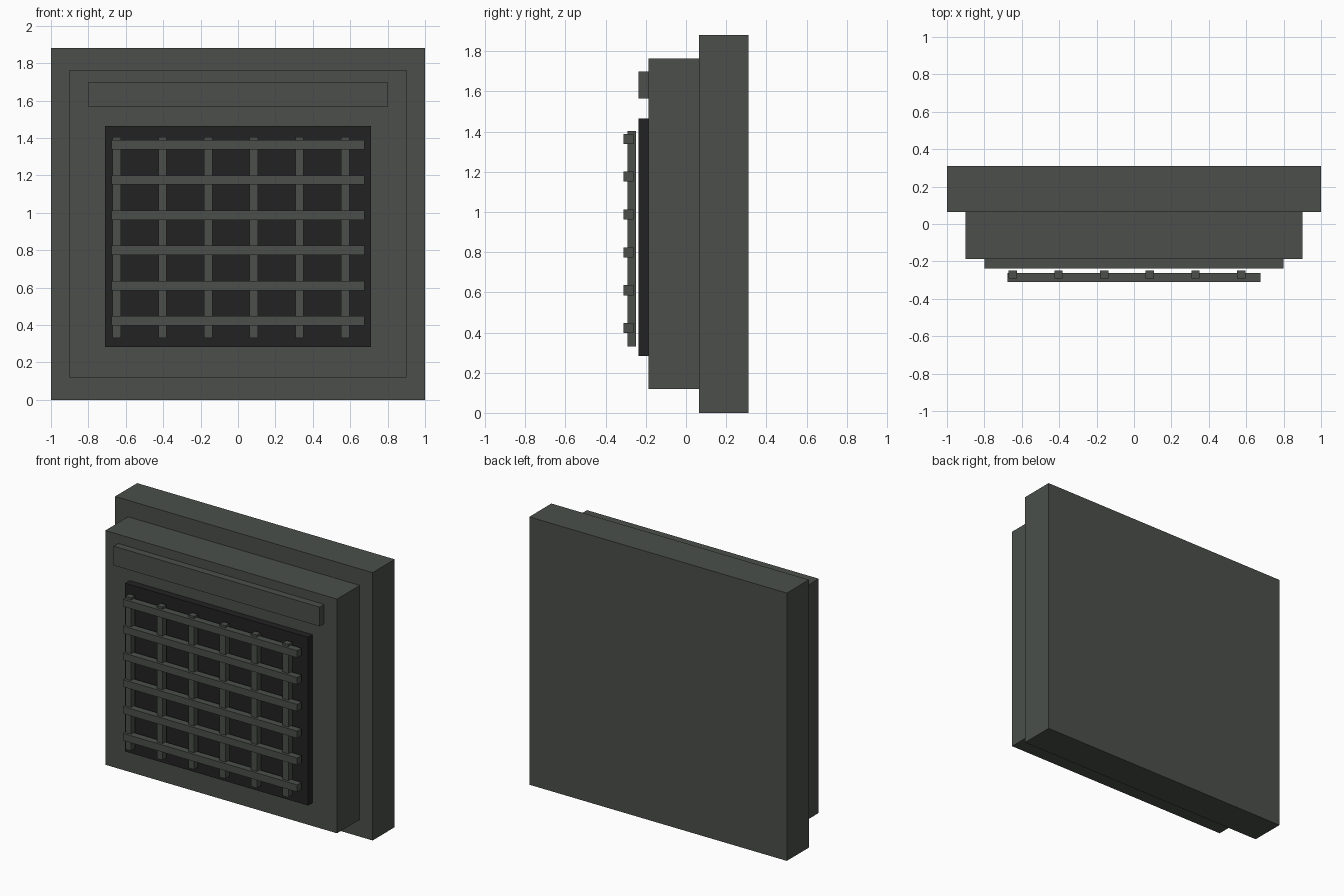
import bpy

cube = bpy.data.objects.get("Cube")
if cube:
    bpy.data.objects.remove(cube, do_unlink=True)


def make_material(name, color):
    mat = bpy.data.materials.new(name)
    mat.use_nodes = True
    mat.diffuse_color = color
    bsdf = next(n for n in mat.node_tree.nodes if n.type == 'BSDF_PRINCIPLED')
    bsdf.inputs["Base Color"].default_value = color
    return mat


def box(name, mat, x, y, z):
    """Axis-aligned box from (min, max) pairs."""
    spans = (x, y, z)
    bpy.ops.mesh.primitive_cube_add(size=1, location=[(a + b) / 2 for a, b in spans])
    obj = bpy.context.object
    obj.name = name
    obj.scale = [b - a for a, b in spans]
    bpy.ops.object.transform_apply(location=False, rotation=False, scale=True)
    obj.data.materials.append(mat)
    return obj


metal = make_material("grey green metal", (0.070, 0.078, 0.070, 1))
dark = make_material("near black", (0.016, 0.016, 0.016, 1))

# Stepped housing
box("back_plate", metal, (-1, 1), (0.065, 0.31), (0, 1.88))
box("front_housing", metal, (-0.9, 0.9), (-0.187, 0.065), (0.12, 1.764))
box("header_strip", metal, (-0.8, 0.8), (-0.237, -0.187), (1.565, 1.7))
box("dark_panel", dark, (-0.71, 0.71), (-0.237, -0.187), (0.283, 1.464))

# Grille of crossing bars
for i in range(6):
    x = -0.648 + i * 0.2442
    box(f"upright_bar_{i + 1}", metal, (x - 0.022, x + 0.022), (-0.292, -0.248), (0.33, 1.404))
    z = 0.422 + i * 0.1884
    box(f"cross_bar_{i + 1}", metal, (-0.677, 0.677), (-0.31, -0.262), (z - 0.025, z + 0.025))
